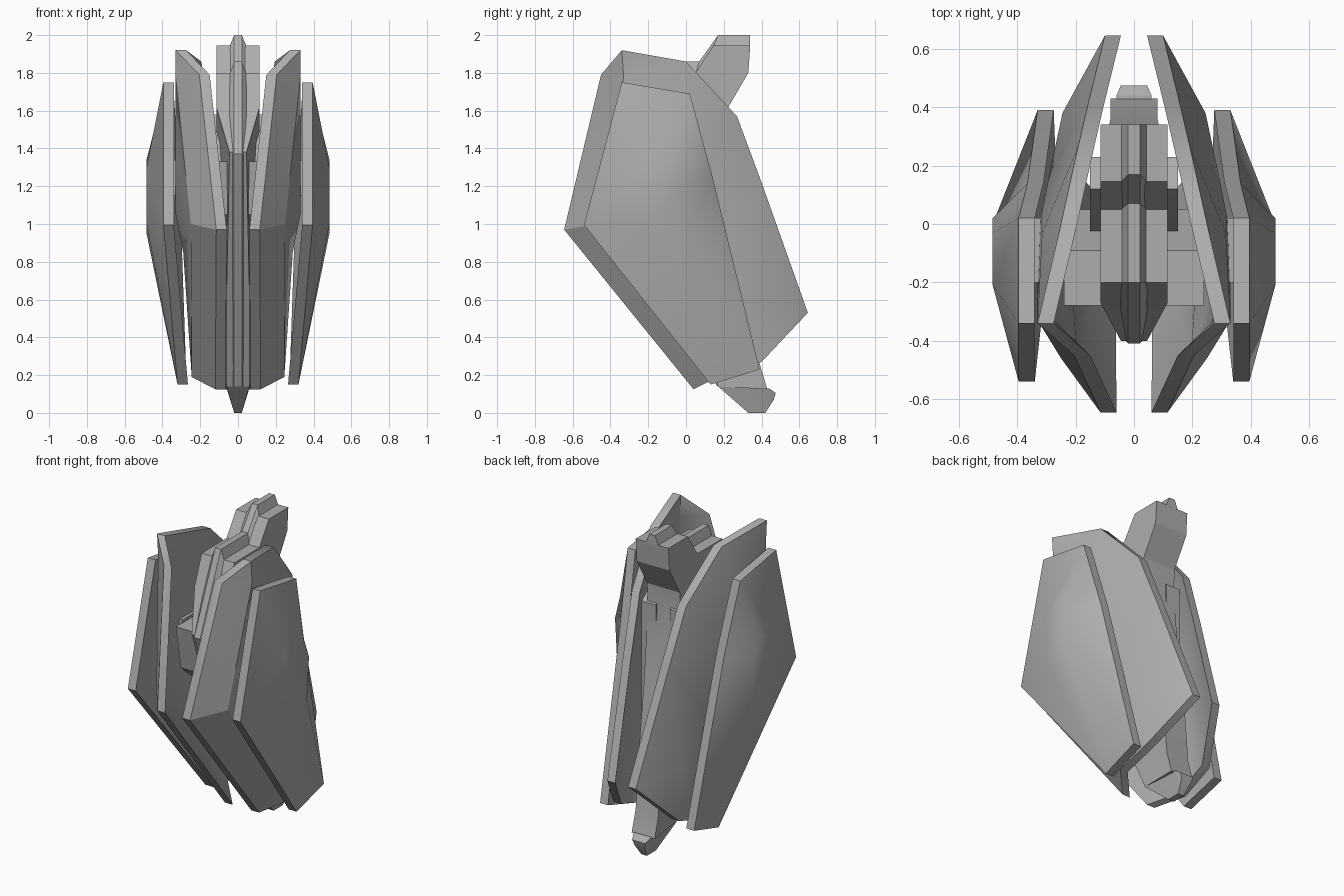
import bpy, bmesh
from mathutils import Vector
from mathutils.geometry import delaunay_2d_cdt

if "Cube" in bpy.data.objects:
    bpy.data.objects.remove(bpy.data.objects["Cube"])

grey = bpy.data.materials.new("dark_grey")
grey.diffuse_color = (.42, .42, .42, 1)
grey.use_nodes = True
grey.node_tree.nodes["Principled BSDF"].inputs["Base Color"].default_value = grey.diffuse_color


def finish(name, bm, mirror=False, angle=0.4, creases=()):
    bmesh.ops.recalc_face_normals(bm, faces=bm.faces)
    me = bpy.data.meshes.new(name)
    bm.to_mesh(me)
    bm.free()
    me.materials.append(grey)
    ob = bpy.data.objects.new(name, me)
    bpy.context.collection.objects.link(ob)
    if mirror:
        ob.modifiers.new("mirror", 'MIRROR')
    bpy.context.view_layer.objects.active = ob
    bpy.ops.object.select_all(action='DESELECT')
    ob.select_set(True)
    bpy.ops.object.shade_smooth_by_angle(angle=angle)
    for e in me.edges:
        if tuple(sorted(e.vertices)) in creases:
            e.use_edge_sharp = True


def sheets(rim, bulge, inner_x, creases=()):
    """Two matching triangulated sheets from (x, y, z) points, joined around the rim."""
    pts = rim + bulge
    n = len(rim)
    loop = [(i, (i + 1) % n) for i in range(n)]
    res = delaunay_2d_cdt([Vector(p[1:]) for p in pts], loop + list(creases), [], 1, 1e-5)
    src = [o[0] for o in res[3]]
    bm = bmesh.new()
    outer = [bm.verts.new(p) for p in pts]
    inner = [bm.verts.new((inner_x(p[0]), p[1], p[2])) for p in pts]
    for f in res[2]:
        bm.faces.new([outer[src[i]] for i in f])
        bm.faces.new([inner[src[i]] for i in reversed(f)])
    for a, b in loop:
        bm.faces.new((outer[a], outer[b], inner[b], inner[a]))
    return bm


def plate(name, rim, bulge, thick, creases=()):
    finish(name, sheets(rim, bulge, lambda x: x - thick, creases), True, 0.8, creases)


def prism(name, prof):
    """Side profile of (y, z, half width) spanned across x = 0."""
    finish(name, sheets([(w, y, z) for y, z, w in prof], [], lambda x: -x))


def slab(name, prof, x0, x1):
    """Flat side piece between x0 and x1, mirrored."""
    finish(name, sheets([(x1, y, z) for y, z in prof], [], lambda x: x0), True)


# Large inner shell panels, with a bevelled band along the front edge
plate("inner_panel",
      [(.33, -.34, 1.92), (.25, .0, 1.86), (.19, .27, 1.57), (.16, .40, 1.22),
       (.10, .645, .53), (.23, .40, .27), (.245, .17, .19), (.12, .04, .125),
       (.115, -.645, .97), (.205, -.45, 1.79)],
      [(.25, -.46, 1.0), (.33, -.33, 1.78), (.33, -.27, 1.4), (.33, -.2, 1.05),
       (.315, -.03, 1.62), (.32, .02, 1.3), (.29, .17, .85), (.245, .38, .6)], .055,
      [(8, 10), (6, 10), (10, 11), (0, 11)])

# Smaller outer shell panels
plate("outer_panel",
      [(.395, -.34, 1.75), (.395, .02, 1.69), (.365, .14, 1.25), (.33, .39, .23),
       (.32, .13, .15), (.395, -.54, .995)],
      [(.484, -.03, 1.34), (.484, .02, 1.22), (.484, .0, .95),
       (.484, -.21, 1.3), (.484, -.21, 1.0)], .055)

# Central spine: upright head, forward block with undercut, tapering tail
prism("spine",
      [(.34, 1.945, .115), (.145, 1.945, .115), (.05, 1.80, .115), (-.20, 1.80, .115),
       (-.27, 1.62, .115), (-.40, 1.38, .045), (-.30, 1.1, .05), (-.08, .66, .06),
       (.17, .14, .06), (.43, .125, .08), (.39, .26, .08), (.36, .6, .08),
       (.28, 1.0, .1), (.22, 1.45, .115), (.225, 1.62, .115), (.33, 1.80, .115)])

# Raised ridge: broad base and narrow crest in section, following the spine
bm = bmesh.new()
path = [((.34, 1.94), (.34, 2.0)), ((.145, 1.94), (.17, 2.0)), ((.05, 1.79), (.07, 1.86)),
        ((-.20, 1.79), (-.20, 1.86)), ((-.38, 1.38), (-.41, 1.37)),
        ((-.28, 1.1), (-.31, 1.1)), ((-.06, .66), (-.09, .66)), ((.18, .15), (.165, .14))]
rings = [[bm.verts.new(v) for v in ((-.045, *a), (-.02, *b), (.02, *b), (.045, *a))]
         for a, b in path]
for r, s in zip(rings, rings[1:]):
    for i in range(4):
        j = (i + 1) % 4
        bm.faces.new((r[i], r[j], s[j], s[i]))
bm.faces.new(rings[0])
bm.faces.new(rings[-1][::-1])
finish("spine_ridge", bm)

# Pointed foot
prism("tail_foot", [(.17, .14, .06), (.33, 0, .02), (.42, 0, .02), (.465, .07, .035),
                    (.475, .105, .045), (.44, .13, .06)])

# Side cheeks, and struts joining the spine to the panels
slab("side_cheek", [(.23, 1.5), (.12, 1.58), (.0, 1.3), (-.08, .95), (.1, .6), (.23, .8)], .05, .15)
slab("panel_strut", [(-.09, 1.33), (-.28, 1.33), (-.23, 1.05), (-.05, .9), (.05, 1.05)], .05, .24)
slab("panel_link", [(.02, 1.34), (-.2, 1.34), (-.2, 1.15), (.02, 1.15)], .25, .42)
